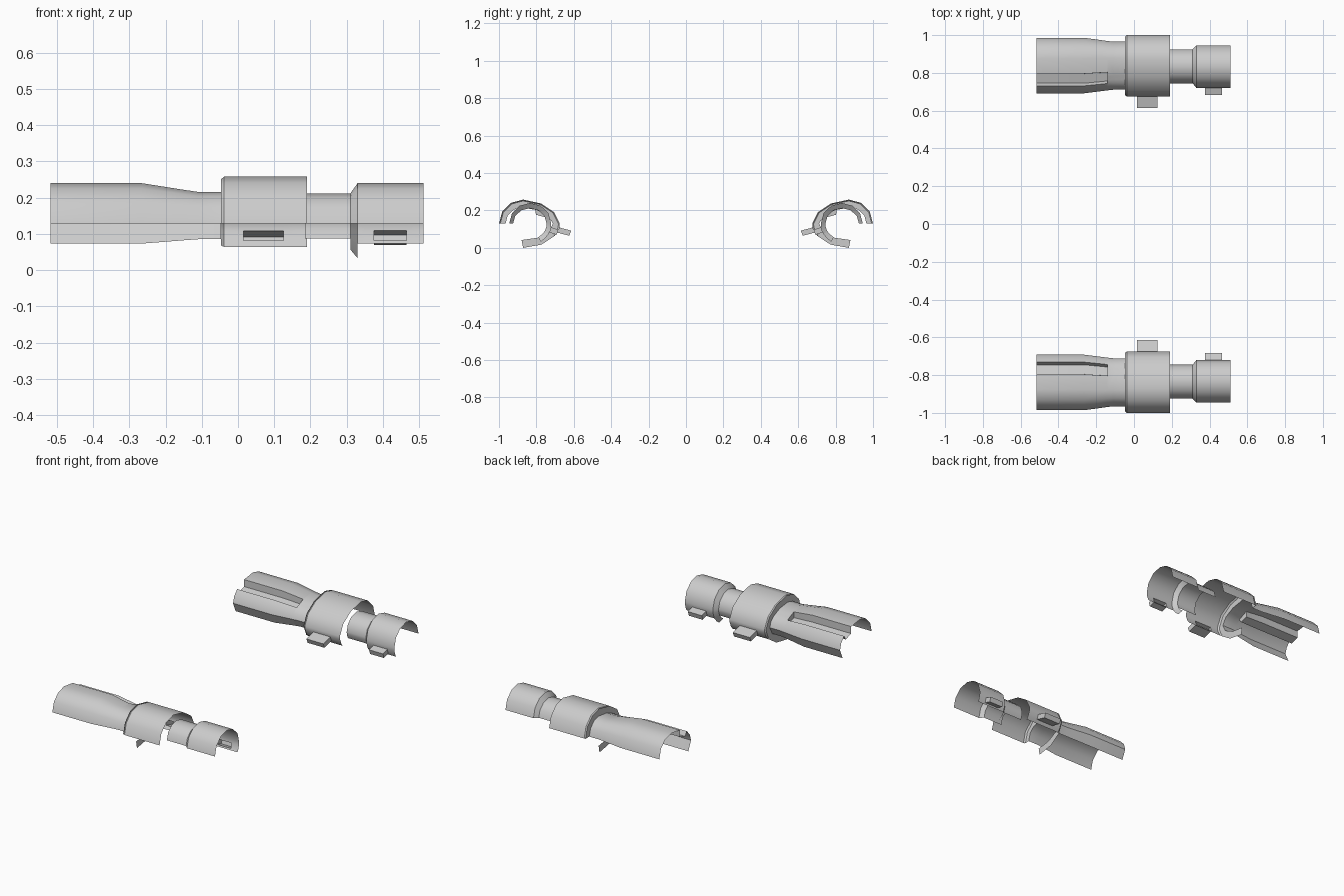
import bpy, bmesh, math

if "Cube" in bpy.data.objects:
    bpy.data.objects.remove(bpy.data.objects["Cube"])

CZ = 0.129  # height of the shell axis


def point(x, cy, outer, inner, b, ang, f=(1, 1)):
    # egg-shaped section: outer half and inner half have different widths
    c, s = math.cos(math.radians(ang)), math.sin(math.radians(ang))
    return (x, cy + (outer if c > 0 else inner) * c * f[0], CZ + b * s * f[1])


def loft(name, rows, tab=None, push=(0, 0, 0)):
    bm = bmesh.new()
    grid = [[bm.verts.new(p) for p in row] for row in rows]
    picked = None
    for i in range(len(rows) - 1):
        for j in range(len(rows[0]) - 1):
            f = bm.faces.new((grid[i][j], grid[i][j + 1], grid[i + 1][j + 1], grid[i + 1][j]))
            if tab == (i, j):
                picked = f
    if picked:
        # hollow tab pulled out of the wall, open on the inside
        new = bmesh.ops.extrude_face_region(bm, geom=[picked])["geom"]
        verts = [g for g in new if isinstance(g, bmesh.types.BMVert)]
        bmesh.ops.translate(bm, vec=push, verts=verts)
        if picked.is_valid:
            bmesh.ops.delete(bm, geom=[picked], context='FACES_ONLY')
    me = bpy.data.meshes.new(name)
    bm.to_mesh(me)
    bm.free()
    ob = bpy.data.objects.new(name, me)
    bpy.context.collection.objects.link(ob)
    bpy.ops.object.select_all(action='DESELECT')
    ob.select_set(True)
    bpy.context.view_layer.objects.active = ob
    bpy.ops.object.shade_smooth_by_angle(angle=math.radians(35))
    # matching shell on the opposite side
    m = ob.modifiers.new("mirror", 'MIRROR')
    m.use_axis = (False, True, False)
    m.use_mirror_merge = False
    return ob


# front barrel with a stepped groove running along its inner shoulder
BIG, NECK = (0.876, 0.110, 0.184, 0.111), (0.879, 0.086, 0.168, 0.087)


def mix(t):
    return [p + (q - p) * t for p, q in zip(BIG, NECK)]


def barrel_row(x, t, groove):
    dims = mix(t)
    row = [point(x, *dims, a) for a in (0, 30, 60, 90, 116)]
    if groove:
        cy, o, a, b = dims
        row += [(x, cy - 0.44 * a, CZ + 0.53 * b), (x, cy - 0.71 * a, CZ + 0.39 * b)]
    else:
        row += [point(x, *dims, a, (1, 0.97)) for a in (124, 133)]
    return row + [point(x, *dims, a) for a in (142, 160, 180, 210)]


loft("front_barrel", [barrel_row(-0.517, 0, True), barrel_row(-0.265, 0, True),
                      barrel_row(-0.14, 0.82, True), barrel_row(-0.139, 0.82, False),
                      barrel_row(-0.11, 1, False), barrel_row(-0.047, 1, False)])

# wide middle sleeve with a tab
SLEEVE = (0.871, 0.129, 0.196, 0.129)
SMALL = (0.871, 0.122, 0.189, 0.122)
ANG = (0, 30, 60, 90, 120, 150, 180, 189, 201.5, 210)


def rows(stations, angles):
    return [[point(x, *d, a, (0.97, 0.97) if a in (120, 150) and d[2] > 0.15 else (1, 1))
             for a in angles] for x, d in stations]


loft("middle_sleeve", rows([(-0.047, SMALL), (-0.038, SLEEVE), (0.015, SLEEVE),
                            (0.125, SLEEVE), (0.19, SLEEVE)], ANG),
     tab=(2, 7), push=(0, -0.064, -0.017))

# end ring joining the barrel neck to the sleeve, reaching round underneath
FULL = (0, 30, 60, 90, 120, 150, 180, 210, 240, 270)
loft("sleeve_end_ring", rows([(-0.047, NECK), (-0.047, SLEEVE)], FULL))

# rear barrel with a smaller tab
R_NECK = (0.835, 0.090, 0.090, 0.083)
R_END = (0.833, 0.1125, 0.1125, 0.111)
R_ANG = (0, 30, 60, 90, 120, 150, 180, 190, 205, 210)
loft("rear_barrel", rows([(0.185, R_NECK), (0.31, R_NECK), (0.33, R_END), (0.375, R_END),
                          (0.465, R_END), (0.512, R_END)], R_ANG),
     tab=(3, 7), push=(0, -0.04, -0.012))

# leftover cone flap under the rear barrel
loft("rear_flap", rows([(0.31, R_NECK), (0.33, R_END)], (210, 225, 240)))
